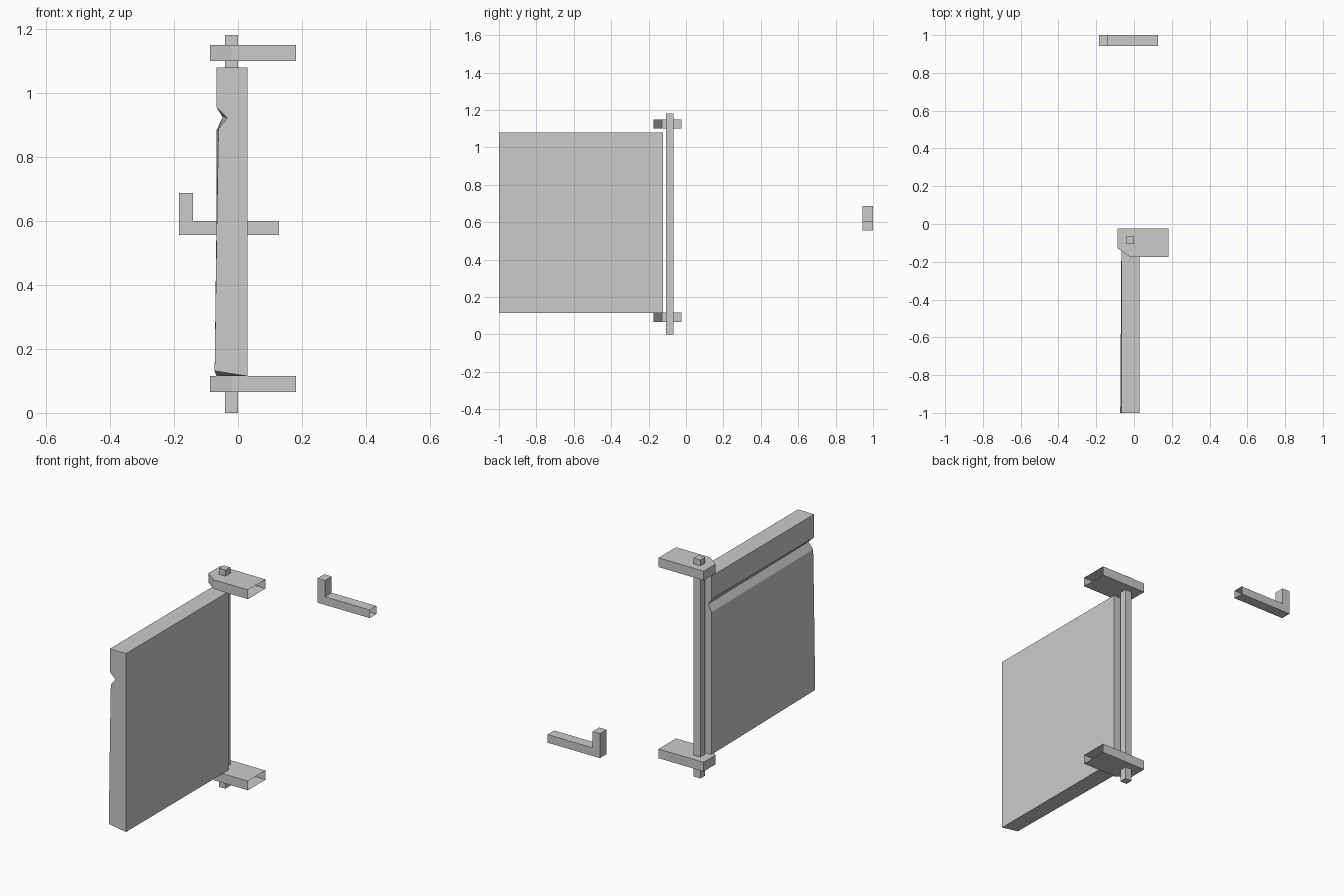
import bpy
import bmesh
from mathutils import Vector

cube = bpy.data.objects.get("Cube")
if cube:
    bpy.data.objects.remove(cube, do_unlink=True)

grey = bpy.data.materials.new("plain grey")
grey.use_nodes = True
grey.diffuse_color = (0.6, 0.6, 0.6, 1)
grey.node_tree.nodes["Principled BSDF"].inputs["Base Color"].default_value = (0.6, 0.6, 0.6, 1)


def loft(name, ring_a, ring_b, open_side=None):
    """Join two matching outlines; open_side leaves out the wall after that point."""
    bm = bmesh.new()
    a = [bm.verts.new(p) for p in ring_a]
    b = [bm.verts.new(p) for p in ring_b]
    bm.faces.new(a)
    bm.faces.new(b[::-1])
    n = len(a)
    for i in range(n):
        if i != open_side:
            j = (i + 1) % n
            bm.faces.new((a[j], a[i], b[i], b[j]))
    bmesh.ops.recalc_face_normals(bm, faces=bm.faces)
    # An open shell needs its normals checked against its centre
    centre = sum((v.co for v in bm.verts), Vector()) / len(bm.verts)
    if sum((f.calc_center_median() - centre).dot(f.normal) for f in bm.faces) < 0:
        bmesh.ops.reverse_faces(bm, faces=bm.faces)
    mesh = bpy.data.meshes.new(name)
    bm.to_mesh(mesh)
    bm.free()
    mesh.materials.append(grey)
    obj = bpy.data.objects.new(name, mesh)
    bpy.context.collection.objects.link(obj)
    return obj


def across_y(outline, y):
    return [(x, y, z) for x, z in outline]


def across_z(outline, z):
    return [(x, y, z) for x, y in outline]


# Door panel: grooved outer side, slightly warped toward the free end
edge = [(0.03, 0.115), (0.03, 1.08), (-0.067, 1.08), (-0.067, 0.955)]
free_end = edge + [(-0.033, 0.922), (-0.061, 0.888), (-0.066, 0.62), (-0.073, 0.131)]
hinge_end = edge + [(-0.048, 0.925), (-0.067, 0.885), (-0.067, 0.62), (-0.067, 0.115)]
loft("door_panel", across_y(free_end, -1), across_y(hinge_end, -0.122))

# Square hinge rod
rod = [(-0.04, -0.107), (0, -0.107), (0, -0.066), (-0.04, -0.066)]
loft("hinge_rod", across_z(rod, 0), across_z(rod, 1.182))

# Upper and lower wall brackets, open at the wall end
bracket = [(0.182, -0.175), (0.182, -0.025), (-0.088, -0.025), (-0.088, -0.128), (-0.02, -0.175)]
for name, z in (("lower_bracket", 0.066), ("upper_bracket", 1.1)):
    loft(name, across_z(bracket, z), across_z(bracket, z + 0.05), open_side=0)

# Separate latch hook, open at the wall end
hook = [(0.128, 0.556), (0.128, 0.6), (-0.14, 0.6), (-0.14, 0.688), (-0.185, 0.688), (-0.185, 0.556)]
loft("latch_hook", across_y(hook, 0.943), across_y(hook, 1), open_side=0)
